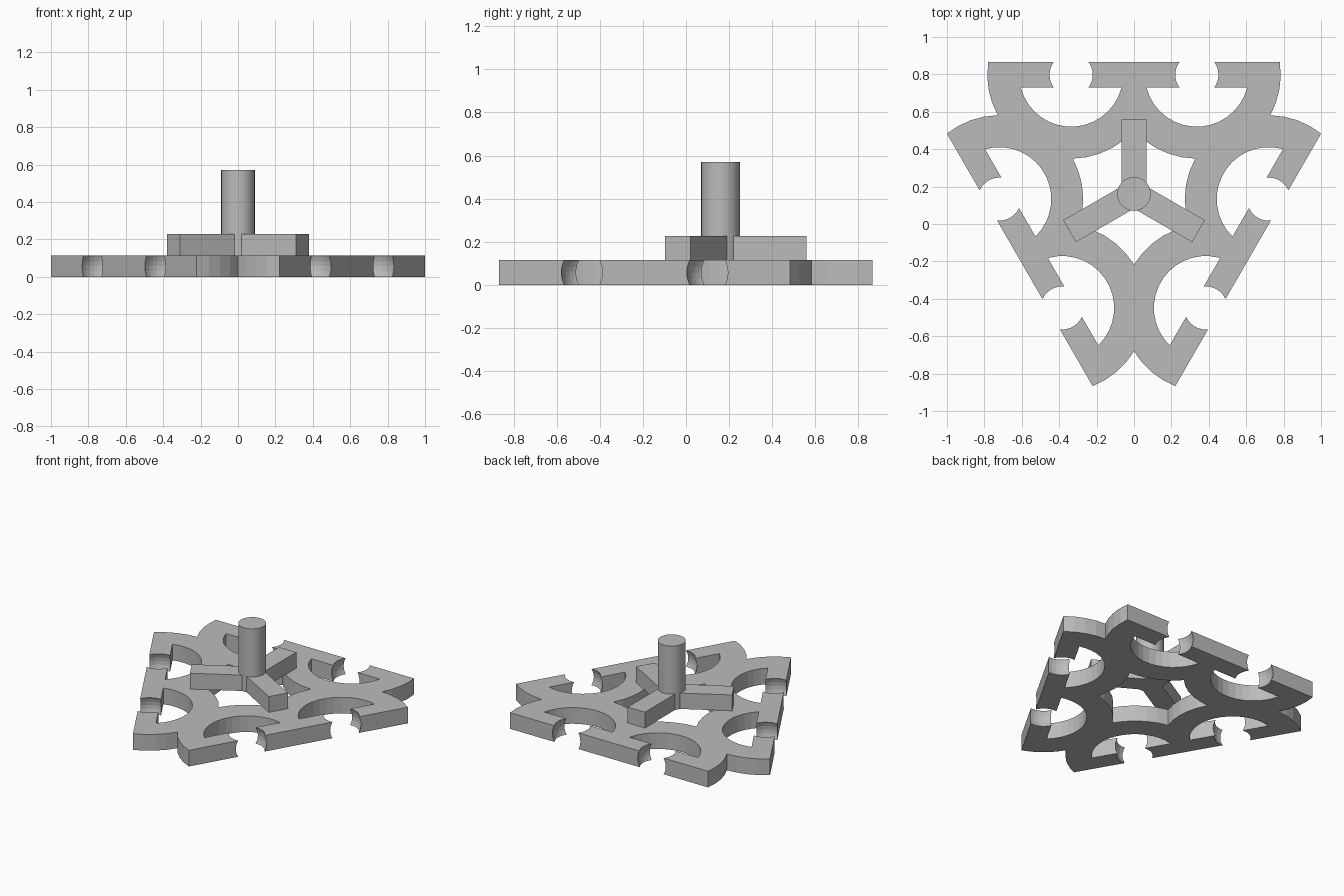
import bpy, bmesh, math
from math import sin, cos, pi, atan2, sqrt, asin
from mathutils import Matrix, Vector

if "Cube" in bpy.data.objects:
    bpy.data.objects.remove(bpy.data.objects["Cube"])

MID = 0.1607                    # y of the three-fold axis
CX, CY = 0.336, 0.6375          # ring centre, relative to the axis
R_OUT, R_IN = 0.4485, 0.278     # ring radii
H, BAR = 0.705, 0.135           # edge distance and edge bar width
T = 0.115                       # plate thickness

grey = bpy.data.materials.new("plain grey")
grey.diffuse_color = (0.5, 0.5, 0.5, 1)
grey.use_nodes = True
grey.node_tree.nodes["Principled BSDF"].inputs["Base Color"].default_value = grey.diffuse_color


def spin(points, k):
    a = k * 2 * pi / 3
    return [(x * cos(a) - y * sin(a), x * sin(a) + y * cos(a)) for x, y in points]


def arc(r, a0, a1, step=2 * pi / 36):
    n = max(2, round(abs(a1 - a0) / step))
    return [(CX + r * cos(a0 + (a1 - a0) * i / n),
             CY + r * sin(a0 + (a1 - a0) * i / n)) for i in range(n + 1)]


def mirror(points):
    return [(-x, y) for x, y in reversed(points)]


def finish(name, bm, loc=(0, MID, 0)):
    me = bpy.data.meshes.new(name)
    bm.to_mesh(me)
    bm.free()
    me.materials.clear()
    me.materials.append(grey)
    ob = bpy.data.objects.new(name, me)
    ob.location = loc
    bpy.context.collection.objects.link(ob)
    return ob


# Plate outlines: where neighbouring rings cross on the corner line (30 degrees)
u = Vector((cos(pi / 6), sin(pi / 6)))
along = CX * u.x + CY * u.y
half = sqrt(R_OUT ** 2 - (CX ** 2 + CY ** 2 - along ** 2))
angle = lambda p: atan2(p[1] - CY, p[0] - CX)
outer_arc = arc(R_OUT, angle(u * (along + half)), asin(BAR / 2 / R_OUT))
inner_arc = arc(R_OUT, angle(u * (along - half)),
                angle((0, CY - sqrt(R_OUT ** 2 - CX ** 2))))
chord = asin(BAR / 2 / R_IN)
pocket = arc(R_IN, -pi + chord, -chord)

outer, inner, loops = [], [], []
for k in range(3):
    outer += spin(outer_arc + mirror(outer_arc)[:-1], k)
    inner += spin(inner_arc + mirror(inner_arc)[1:-1], k)
    loops += [spin(pocket, k), spin(mirror(pocket), k)]
loops += [outer, inner]

# Plate: filled and extruded outline
cu = bpy.data.curves.new("plate_outline", 'CURVE')
cu.dimensions, cu.fill_mode, cu.extrude = '2D', 'BOTH', T / 2
for pts in loops:
    sp = cu.splines.new('POLY')
    sp.points.add(len(pts) - 1)
    for p, (x, y) in zip(sp.points, pts):
        p.co = (x, y, 0, 1)
    sp.use_cyclic_u = True
outline = bpy.data.objects.new("plate_outline", cu)
bpy.context.collection.objects.link(outline)
deps = bpy.context.evaluated_depsgraph_get()
raw = bpy.data.meshes.new_from_object(outline.evaluated_get(deps))
bm = bmesh.new()
bm.from_mesh(raw)
bpy.data.objects.remove(outline)
bmesh.ops.remove_doubles(bm, verts=bm.verts, dist=1e-5)
bmesh.ops.recalc_face_normals(bm, faces=bm.faces)
for f in bm.faces:
    f.smooth = False
    f.material_index = 0
plate = finish("plate", bm, (0, MID, T / 2))

# Ball-shaped bites through the edge bars
bm = bmesh.new()
for k in range(3):
    for x, y in spin([(CX, CY), (-CX, CY)], k):
        bmesh.ops.create_uvsphere(bm, u_segments=32, v_segments=16, radius=0.1295,
                                  matrix=Matrix.Translation((x, y, 0)))
cutter = finish("bite_cutter", bm, (0, MID, T / 2))
cutter.hide_render = True
mod = plate.modifiers.new("bites", 'BOOLEAN')
mod.operation, mod.solver, mod.object = 'DIFFERENCE', 'EXACT', cutter
bpy.context.view_layer.objects.active = plate
bpy.ops.object.modifier_apply(modifier=mod.name)
bpy.data.objects.remove(cutter)

# Three arms bridging the central opening
for k in range(3):
    bm = bmesh.new()
    bmesh.ops.create_cube(bm, size=1, matrix=Matrix.Rotation(k * 2 * pi / 3, 4, 'Z')
                          @ Matrix.Translation((0, 0.229, 0.1715))
                          @ Matrix.Diagonal((0.136, 0.338, 0.113, 1)))
    finish(f"arm_{k + 1}", bm)

# Upright handle post
bm = bmesh.new()
bmesh.ops.create_cone(bm, cap_ends=True, segments=32, radius1=0.09, radius2=0.09,
                      depth=0.455, matrix=Matrix.Translation((0, 0, 0.3425)))
post = finish("handle_post", bm)
bpy.ops.object.select_all(action='DESELECT')
post.select_set(True)
bpy.context.view_layer.objects.active = post
bpy.ops.object.shade_smooth_by_angle(angle=math.radians(30))
